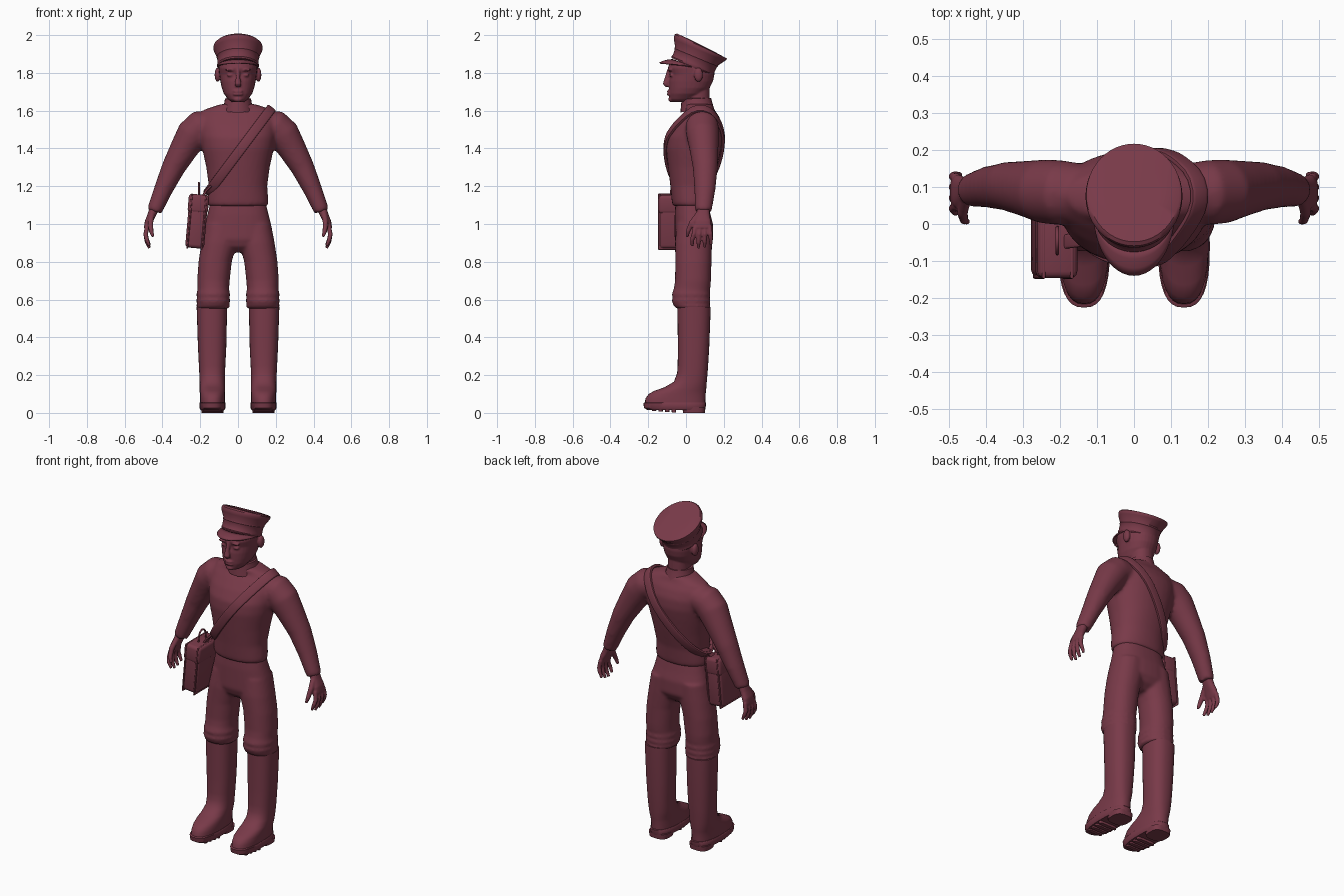
import bpy, bmesh, math
from mathutils import Vector, Matrix

cube = bpy.data.objects.get("Cube")
if cube:
    bpy.data.objects.remove(cube, do_unlink=True)

maroon = bpy.data.materials.new("dark maroon")
maroon.use_nodes = True
maroon.diffuse_color = (0.19, 0.042, 0.066, 1)
bsdf = next(n for n in maroon.node_tree.nodes if n.type == 'BSDF_PRINCIPLED')
bsdf.inputs["Base Color"].default_value = maroon.diffuse_color
bsdf.inputs["Roughness"].default_value = 0.8

X, Y, Z = Vector((1, 0, 0)), Vector((0, 1, 0)), Vector((0, 0, 1))


def ring(c, u, v, a, b, p, n):
    """Superellipse section around c, half sizes a along u and b along v."""
    pts = []
    for i in range(n):
        t = 2 * math.pi * i / n
        k, s = math.cos(t), math.sin(t)
        pts.append(c + u * math.copysign(abs(k) ** (2 / p), k) * a
                   + v * math.copysign(abs(s) ** (2 / p), s) * b)
    return pts


def stack(rows, p=2.2, n=32):
    """Level sections: height, centre x, half width, front y, back y."""
    return [ring(Vector((x, (f + b) / 2, z)), X, Y, w, (b - f) / 2, p, n)
            for z, x, w, f, b in rows]


def tube(rows, p=2, n=24, ref=Y, closed=False):
    """Sections square to a path: x, y, z, half size across, half size along ref."""
    pts = [Vector(r[:3]) for r in rows]
    last, out = len(pts) - 1, []
    for i, r in enumerate(rows):
        if closed:
            t = pts[(i + 1) % len(pts)] - pts[i - 1]
        else:
            t = pts[min(i + 1, last)] - pts[max(i - 1, 0)]
        t.normalize()
        v = (ref - t * ref.dot(t)).normalized()
        out.append(ring(pts[i], v.cross(t), v, r[3], r[4], p, n))
    return out


def finish(name, bm, mirror=False, voxel=0, smooth=4, thick=0):
    bmesh.ops.recalc_face_normals(bm, faces=bm.faces[:])
    me = bpy.data.meshes.new(name)
    bm.to_mesh(me)
    bm.free()
    me.shade_smooth()
    me.set_sharp_from_angle(angle=math.radians(40))
    me.materials.append(maroon)
    ob = bpy.data.objects.new(name, me)
    bpy.context.collection.objects.link(ob)
    if mirror:
        m = ob.modifiers.new("mirror", 'MIRROR')
        m.use_mirror_merge = False
    if thick:
        ob.modifiers.new("thickness", 'SOLIDIFY').thickness = thick
    if voxel:
        m = ob.modifiers.new("blend", 'REMESH')
        m.mode, m.voxel_size, m.use_smooth_shade = 'VOXEL', voxel, True
        m = ob.modifiers.new("soften", 'SMOOTH')
        m.factor, m.iterations = 0.5, smooth
    return ob


def loft(name, parts, closed=False, **kw):
    bm = bmesh.new()
    for rings in parts:
        vs = [[bm.verts.new(p) for p in r] for r in rings]
        n = len(vs[0])
        for i in range(len(vs) if closed else len(vs) - 1):
            a, b = vs[i], vs[(i + 1) % len(vs)]
            for j in range(n):
                k = (j + 1) % n
                bm.faces.new((a[j], a[k], b[k], b[j]))
        if not closed:
            bm.faces.new(vs[0])
            bm.faces.new(vs[-1])
    return finish(name, bm, **kw)


def blob(c, a, b, h):
    """Small ellipsoid as a stack of sections."""
    rows = []
    for i in range(9):
        t = math.pi * (i + 0.4) / 8.8
        s = math.sin(t)
        rows.append((c[2] - h * math.cos(t), c[0], a * s, c[1] - b * s, c[1] + b * s))
    return stack(rows, 2, 16)


def box(name, size, place, bevel):
    bm = bmesh.new()
    bmesh.ops.create_cube(bm, size=1, matrix=place @ Matrix.Diagonal((*size, 1)))
    bmesh.ops.bevel(bm, geom=bm.edges[:], offset=bevel, segments=3, profile=0.5, affect='EDGES')
    return finish(name, bm)


# Jacket: body and sleeves blended together
body = stack([(1.095, 0, .157, -.07, .125), (1.115, 0, .162, -.075, .13),
              (1.2, 0, .155, -.083, .14), (1.3, 0, .168, -.095, .165),
              (1.4, 0, .19, -.106, .187), (1.46, 0, .2, -.1, .198),
              (1.52, 0, .205, -.068, .195), (1.57, 0, .2, -.03, .175),
              (1.605, 0, .18, .0, .15), (1.635, 0, .09, -.015, .14)])
sleeve = [(.12, .085, 1.53, .07, .075), (.2, .085, 1.515, .088, .088),
          (.24, .088, 1.475, .087, .087), (.285, .095, 1.4, .075, .077),
          (.343, .102, 1.297, .062, .066), (.395, .1, 1.183, .05, .056),
          (.438, .092, 1.08, .041, .046), (.442, .092, 1.066, .038, .043)]
other_sleeve = [(-r[0], *r[1:]) for r in sleeve]
jacket = loft("jacket", [body, tube(sleeve), tube(other_sleeve)], voxel=.011, smooth=5)
loft("collar", [tube([(0, .06, 1.6, .086, .09), (0, .056, 1.64, .073, .082),
                      (0, .055, 1.664, .069, .078), (0, .055, 1.666, .06, .07)])])

# Hands with four fingers and a thumb
hand = [tube([(.44, .092, 1.09, .026, .032), (.458, .09, 1.045, .022, .036),
              (.474, .088, 1.01, .02, .045), (.484, .088, .975, .015, .045)], 2.4)]
for i in range(4):
    y, spread, drop = .05 + .025 * i, .033 + .033 * i, (.012, 0, .004, .018)[i]
    hand.append(tube([(.48, y, .99, .013, .013), (.489, (y + spread) / 2, .945, .0125, .0125),
                      (.483, spread, .905 + drop, .0115, .0115),
                      (.469, spread, .872 + drop, .008, .008)], n=12))
hand.append(tube([(.456, .065, 1.05, .016, .016), (.464, .03, 1.005, .015, .015),
                  (.459, .01, .96, .012, .012), (.45, .006, .932, .008, .008)], n=12))
loft("hands", [hand_part for hand_part in hand], mirror=True, voxel=.005, smooth=3)

# Trousers: hips plus legs, with gathered folds above the boots
hips = stack([(1.12, 0, .145, -.055, .115), (1.05, 0, .162, -.06, .13),
              (1.0, 0, .175, -.06, .143), (.92, 0, .18, -.06, .143),
              (.88, 0, .14, -.045, .12), (.85, 0, .06, -.01, .08)], 2.4)
leg = [(1.0, .085, .09, -.05, .138), (.9, .1, .094, -.058, .138),
       (.8, .121, .088, -.057, .135), (.7, .13, .086, -.058, .132), (.66, .131, .084, -.064, .129)]
for i in range(5):
    puff = .006 * (i % 2)
    leg.append((.642 - .016 * i, .131, .085 + puff, -.07 - puff, .125 + puff))
leg += [(.565, .132, .09, -.064, .13), (.552, .133, .084, -.05, .127)]
other_leg = [(r[0], -r[1], *r[2:]) for r in leg]
loft("trousers", [hips, stack(leg), stack(other_leg)], voxel=.009, smooth=5)

# Tall boots, soles, heels and treads
loft("boots", [stack([(.562, .138, .074, -.038, .122), (.56, .138, .081, -.045, .13),
                      (.535, .138, .08, -.045, .13), (.35, .137, .075, -.043, .123),
                      (.25, .137, .07, -.044, .117), (.21, .137, .068, -.047, .114),
                      (.165, .136, .067, -.064, .11), (.135, .136, .067, -.115, .108),
                      (.118, .136, .067, -.165, .106), (.1, .135, .067, -.198, .104),
                      (.075, .135, .067, -.215, .103), (.045, .135, .066, -.218, .102)], 2.4)],
     mirror=True)
loft("boot_soles", [stack([(.016, .135, .064, -.205, .1), (.026, .135, .069, -.222, .104),
                           (.052, .135, .07, -.226, .106), (.056, .135, .067, -.22, .103)], 2.6)],
     mirror=True)
loft("boot_heels", [stack([(0, .135, .058, -.015, .1), (.03, .135, .062, -.02, .103)], 3)], mirror=True)
loft("boot_treads", [stack([(.003 + .002 * i, .135, .058 - .004 * i, -.075 - .035 * i, -.053 - .035 * i),
                            (.03, .135, .06 - .004 * i, -.08 - .035 * i, -.05 - .035 * i)], 4)
                     for i in range(4)], mirror=True)

# Head, neck and face
skull = stack([(1.645, 0, .032, -.07, .02), (1.66, 0, .052, -.086, .05),
               (1.69, 0, .075, -.09, .095), (1.72, 0, .086, -.09, .125),
               (1.755, 0, .093, -.09, .143), (1.79, 0, .098, -.084, .15),
               (1.825, 0, .102, -.096, .15), (1.86, 0, .1, -.085, .145)])
neck = stack([(1.57, 0, .062, -.005, .125), (1.65, 0, .06, -.005, .125), (1.72, 0, .06, .0, .125)])
nose = tube([(0, -.088, 1.815, .01, .012), (0, -.1, 1.77, .012, .014),
             (0, -.108, 1.742, .019, .015), (0, -.098, 1.727, .013, .01)], n=12)
lips = [blob((0, -.09, z), .027, .011, .008) for z in (1.702, 1.687)]
chin = blob((0, -.076, 1.66), .025, .018, .016)
face = [skull, neck, nose, chin] + lips
for s in (-1, 1):
    face.append(blob((s * .04, -.076, 1.788), .019, .012, .009))
    face.append(blob((s * .042, -.086, 1.815), .028, .01, .007))
    face.append(blob((s * .108, .066, 1.79), .016, .024, .038))
loft("head", face, voxel=.005, smooth=3)

# Peaked cap, tilted back
loft("cap", [tube([(0, .033, 1.832, .107, .118), (0, .036, 1.839, .111, .122),
                   (0, .04, 1.848, .109, .119), (0, .052, 1.877, .109, .121),
                   (0, .054, 1.882, .113, .125), (0, .057, 1.889, .112, .124),
                   (0, .07, 1.92, .128, .146), (0, .075, 1.931, .131, .152),
                   (0, .079, 1.94, .129, .152), (0, .081, 1.944, .122, .144),
                   (0, .082, 1.946, .07, .08)], n=48)])
bm = bmesh.new()
rows = []
for i in range(25):
    t = math.pi * i / 24
    c, s = math.cos(t), math.sin(t)
    rows.append([bm.verts.new(((.106 + .004 * k) * c, .03 - (.1 + .07 * k) * s,
                               1.836 + (.037 - .017 * k * k) * s)) for k in (0, .35, .7, 1)])
for a, b in zip(rows, rows[1:]):
    for j in range(3):
        bm.faces.new((a[j], a[j + 1], b[j + 1], b[j]))
finish("cap_visor", bm, thick=.008)

# Shoulder strap laid around the jacket in a slanted plane
bpy.context.view_layer.update()
surface = jacket.evaluated_get(bpy.context.evaluated_depsgraph_get())
slant, across = Vector((.6, 0, .8)), Vector((.8, 0, -.6))
origin = Vector((.01, .06, 1.39))
path = []
for i in range(56):
    t = 2 * math.pi * i / 56
    d = slant * math.cos(t) + Y * math.sin(t)
    hit, loc, normal, index = surface.ray_cast(origin, d)
    if hit:
        path.append((*(loc + d * .007), .009, .026))
loft("shoulder_strap", [tube(path, 4, 16, across, True)], closed=True)

# Satchel with flap, piping, handle and strap ends
lean = Matrix.Translation((-.218, -.045, 1.012)) @ Matrix.Rotation(math.radians(5), 4, 'Y')
box("satchel", (.1, .196, .28), lean, .02)
box("satchel_flap", (.108, .202, .1), lean @ Matrix.Translation((0, 0, .095)), .018)
for side in (-1, 1):
    box("satchel_piping", (.009, .206, .292), lean @ Matrix.Translation((side * .038, 0, 0)), .004)
    loft("strap_end", [tube([(-.145, -.04 + .05 * (side + 1), 1.2, .007, .022),
                             (-.17, -.045 + .035 * (side + 1), 1.175, .007, .02),
                             (-.195, -.05 + .025 * (side + 1), 1.13, .007, .018)], 4, 16)])
handle = []
for i in range(13):
    t = math.pi * i / 12
    handle.append((-.207, -.045 + .035 * math.cos(t), 1.15 + .068 * math.sin(t) ** .7, .005, .005))
loft("satchel_handle", [tube(handle, n=10, ref=X)])
